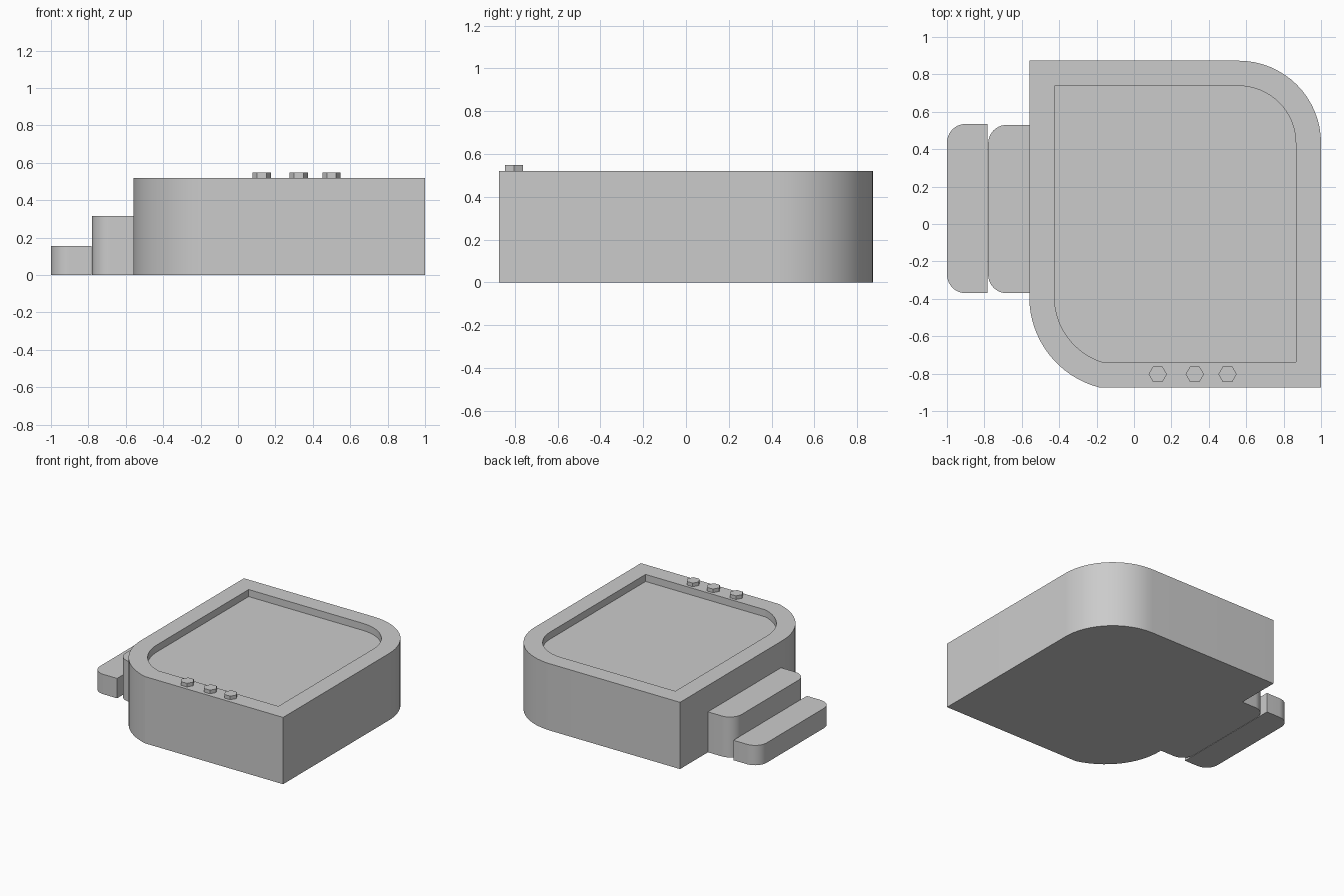
import bpy, bmesh, math

cube = bpy.data.objects.get("Cube")
if cube:
    bpy.data.objects.remove(cube, do_unlink=True)

grey = bpy.data.materials.new("plain grey")
grey.diffuse_color = (0.6, 0.6, 0.6, 1)
grey.use_nodes = True
grey.node_tree.nodes["Principled BSDF"].inputs["Base Color"].default_value = (0.6, 0.6, 0.6, 1)


def arc(cx, cy, r, start, end, steps=16):
    """Points on a circle, angles in degrees."""
    angles = [math.radians(start + (end - start) * i / steps) for i in range(steps + 1)]
    return [(cx + r * math.cos(a), cy + r * math.sin(a)) for a in angles]


def loft(name, loops):
    """Join a stack of (outline, z) loops with quads and cap both ends."""
    bm = bmesh.new()
    rings = [[bm.verts.new((x, y, z)) for x, y in outline] for outline, z in loops]
    n = len(rings[0])
    for low, high in zip(rings, rings[1:]):
        for i in range(n):
            j = (i + 1) % n
            bm.faces.new((low[i], low[j], high[j], high[i]))
    bm.faces.new(rings[0][::-1])
    bm.faces.new(rings[-1])
    bmesh.ops.recalc_face_normals(bm, faces=bm.faces)
    mesh = bpy.data.meshes.new(name)
    bm.to_mesh(mesh)
    bm.free()
    mesh.materials.append(grey)
    obj = bpy.data.objects.new(name, mesh)
    bpy.context.collection.objects.link(obj)
    bpy.ops.object.select_all(action="DESELECT")
    obj.select_set(True)
    bpy.context.view_layer.objects.active = obj
    bpy.ops.object.shade_smooth_by_angle(angle=math.radians(15))
    return obj


def body_outline(inset):
    """Counter-clockwise outline with two square and two rounded corners."""
    left, right, front, back = -0.56 + inset, 1 - inset, -0.873 + inset, 0.873 - inset
    r_front, r_back = 0.5 - inset, 0.44 - inset
    cy = -0.39
    # the front arc is cut off where it meets the front wall
    stop = 180 + math.degrees(math.asin((cy - front) / r_front))
    return ([(right, front)]
            + arc(right - r_back, back - r_back, r_back, 0, 90)
            + [(left, back)]
            + arc(left + r_front, cy, r_front, 180, stop))


# Main body with a shallow basin sunk into the top
TOP, BASIN, RIM = 0.52, 0.465, 0.135
outer, inner = body_outline(0), body_outline(RIM)
loft("body", [(outer, 0), (outer, TOP), (inner, TOP), (inner, BASIN)])


def step(name, left, right, height, back):
    r, front = 0.1, -0.37
    outline = ([(right, front), (right, back)]
               + arc(left + r, back - r, r, 90, 180, 10)
               + arc(left + r, front + r, r, 180, 270, 10))
    loft(name, [(outline, 0), (outline, height)])


# Two entry steps on the side
step("lower_step", -1.0, -0.783, 0.155, 0.535)
step("upper_step", -0.78, -0.56, 0.315, 0.53)

# Hexagonal buttons on the front rim
for i, x in enumerate((0.127, 0.325, 0.5)):
    hexagon = arc(x, -0.803, 0.049, 0, 300, 5)
    loft(f"button_{i + 1}", [(hexagon, TOP), (hexagon, 0.548)])
